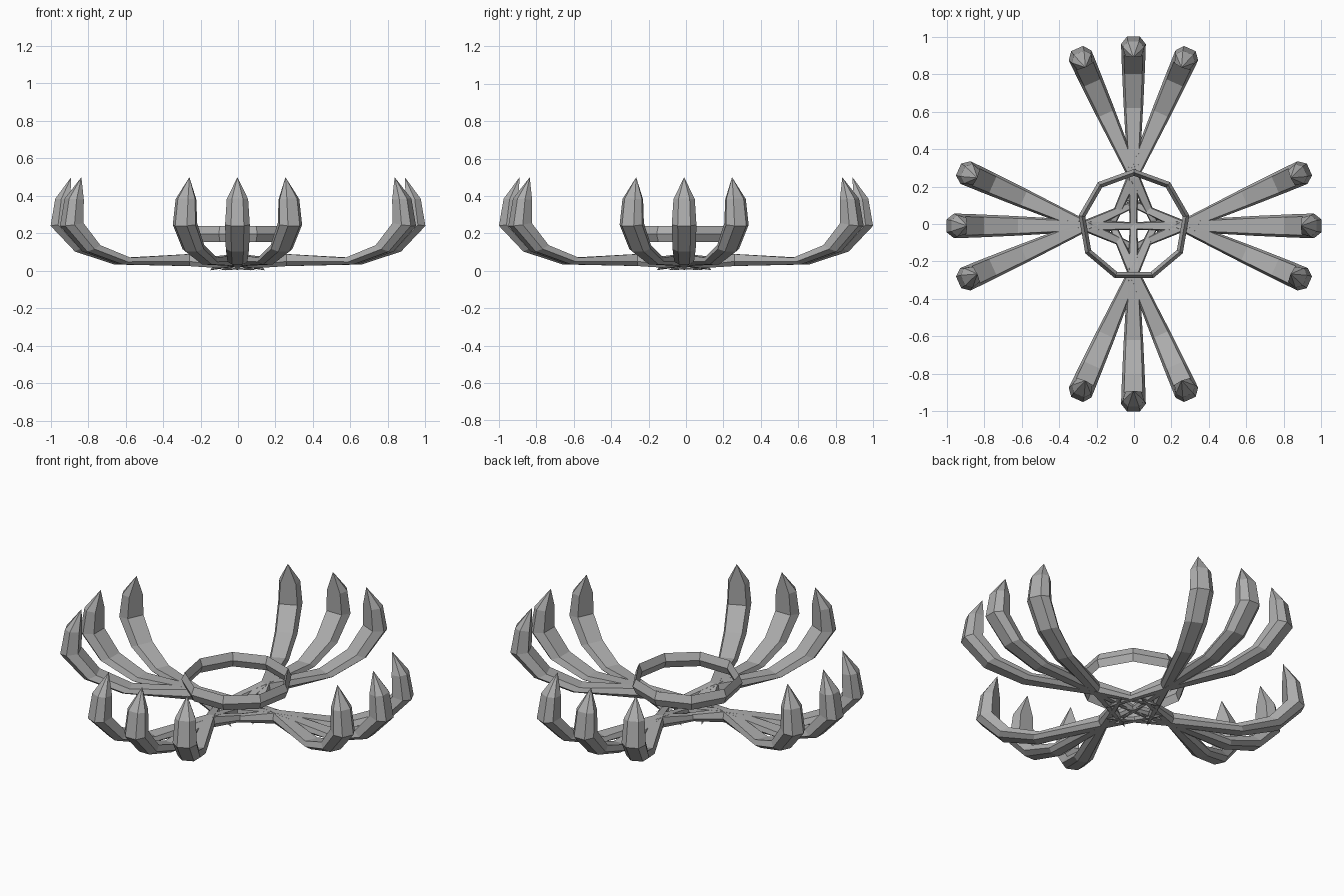
import bpy
import bmesh
from math import cos, sin, pi, radians
from mathutils import Vector, Matrix

cube = bpy.data.objects.get("Cube")
if cube:
    bpy.data.objects.remove(cube, do_unlink=True)

GREY = (0.42, 0.42, 0.42, 1.0)
metal = bpy.data.materials.new("plain grey")
metal.use_nodes = True
metal.diffuse_color = GREY
metal.node_tree.nodes["Principled BSDF"].inputs["Base Color"].default_value = GREY

PIVOT = 0.26     # where the three prongs of a group cross
SPREAD = 24      # angle between neighbouring prongs

# Prong stations: outer point (r, z), inner point (r, z), half width
STATIONS = [
    ((0.00, 0.010), (0.00, 0.040), 0.020),
    ((0.25, 0.025), (0.25, 0.090), 0.030),
    ((0.66, 0.034), (0.62, 0.070), 0.053),
    ((0.87, 0.103), (0.80, 0.137), 0.062),
    ((1.00, 0.240), (0.90, 0.255), 0.066),
    ((0.975, 0.385), (0.895, 0.380), 0.057),
]
ROOT = (-0.10, 0.003)
TIP = (0.89, 0.50)


def finish(bm, name):
    bmesh.ops.recalc_face_normals(bm, faces=bm.faces)
    mesh = bpy.data.meshes.new(name)
    bm.to_mesh(mesh)
    bm.free()
    mesh.materials.append(metal)
    obj = bpy.data.objects.new(name, mesh)
    bpy.context.collection.objects.link(obj)
    return obj


def bridge(bm, a, b):
    for i in range(len(a)):
        j = (i + 1) % len(a)
        bm.faces.new((a[i], a[j], b[j], b[i]))


def prong(name, matrix):
    """Six-sided curved prong, pointed at both ends."""
    bm = bmesh.new()
    loops = []
    for outer, inner, half in STATIONS:
        o = Vector((outer[0], 0, outer[1]))
        i = Vector((inner[0], 0, inner[1]))
        side = Vector((0, half, 0))
        mid = o.lerp(i, 0.4)
        ring = (o + side * 0.52, mid + side, i + side * 0.75,
                i - side * 0.75, mid - side, o - side * 0.52)
        loops.append([bm.verts.new(p) for p in ring])
    for a, b in zip(loops, loops[1:]):
        bridge(bm, a, b)
    for loop, (r, z) in ((loops[0], ROOT), (loops[-1], TIP)):
        point = bm.verts.new((r, 0, z))
        for k in range(6):
            bm.faces.new((loop[k], loop[(k + 1) % 6], point))
    bmesh.ops.transform(bm, matrix=matrix, verts=bm.verts)
    return finish(bm, name)


# Four groups of three prongs
for group, turn in (("left", 0), ("back", 90), ("right", 180), ("front", 270)):
    shift = (0, -0.01, 0) if group in ("left", "right") else (-0.003, 0, 0)
    for n in (-1, 0, 1):
        m = (Matrix.Translation(shift)
             @ Matrix.Rotation(radians(turn), 4, 'Z')
             @ Matrix.Translation((PIVOT, 0, 0))
             @ Matrix.Rotation(radians(SPREAD * n), 4, 'Z')
             @ Matrix.Translation((-PIVOT, 0, 0)))
        prong(f"{group}_prong_{n + 2}", m)

# Nine-sided band with a diamond section, floating above the crossing
bm = bmesh.new()
loops = []
for radius, z in ((0.300, 0.197), (0.282, 0.240), (0.264, 0.197), (0.282, 0.155)):
    loops.append([bm.verts.new((radius * cos(pi / 2 + 2 * pi * k / 9),
                                radius * sin(pi / 2 + 2 * pi * k / 9) - 0.007, z))
                  for k in range(9)])
for k in range(4):
    bridge(bm, loops[k], loops[(k + 1) % 4])
finish(bm, "ring_band")
